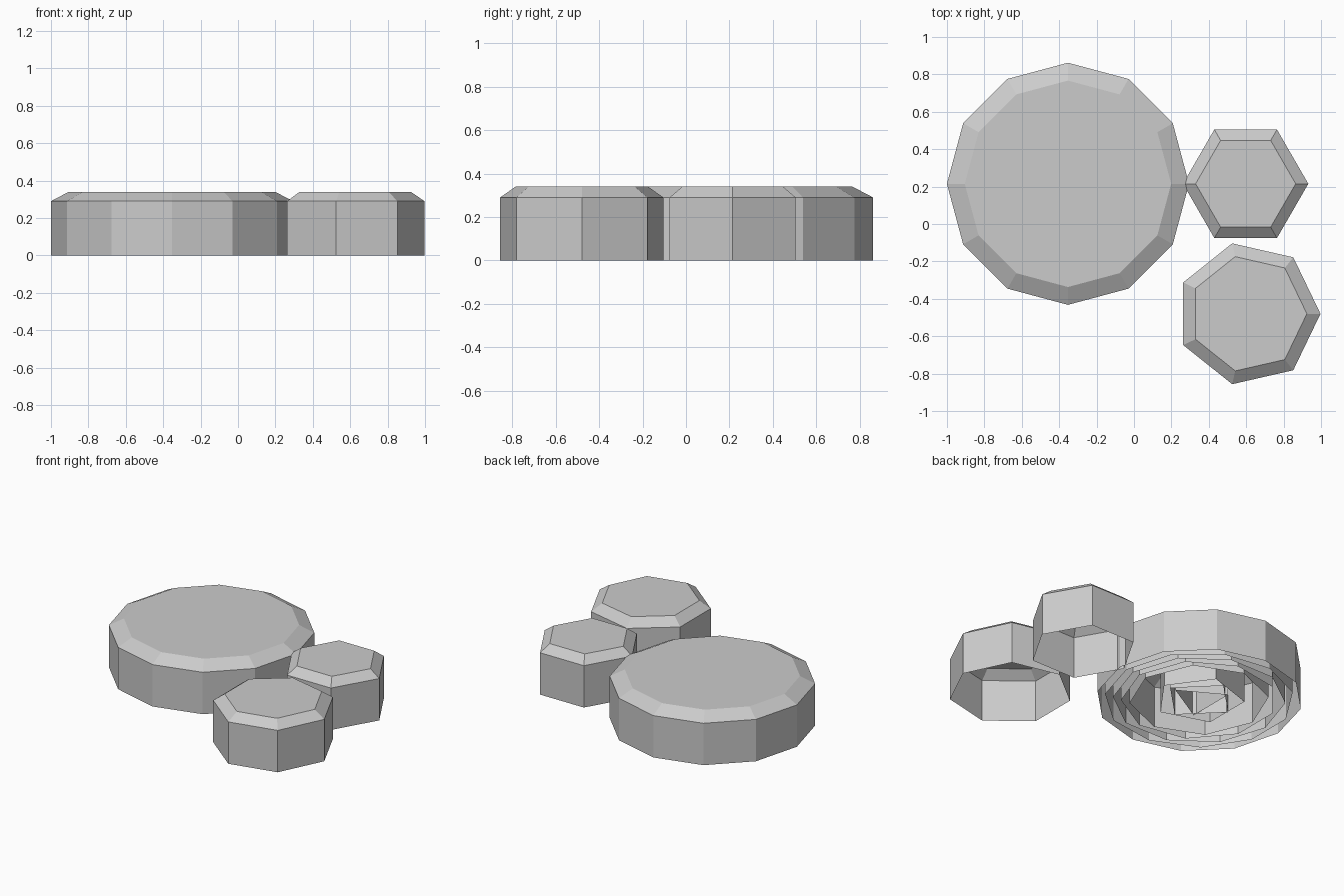
import bpy
import bmesh
from math import sin, cos, pi, sqrt

cube = bpy.data.objects.get("Cube")
if cube:
    bpy.data.objects.remove(cube)

SIDE = 0.335       # every polygon has the same side length
SHOULDER = 0.29    # top of the vertical wall
TOP = 0.34

grey = bpy.data.materials.new("plain grey")
grey.use_nodes = True
colour = (0.6, 0.6, 0.6, 1)
grey.diffuse_color = colour
grey.node_tree.nodes["Principled BSDF"].inputs["Base Color"].default_value = colour


def add_cap(name, sides, x, y, drop=0.0):
    """Open-bottomed prism with a bevelled top, one corner facing +x."""
    radius = SIDE / (2 * sin(pi / sides))
    inset = 0.0275 * sqrt(sides)
    bm = bmesh.new()
    rings = []
    for r, z in ((radius, 0), (radius, SHOULDER - drop), (radius - inset, TOP - drop)):
        rings.append([bm.verts.new((r * cos(2 * pi * i / sides),
                                    r * sin(2 * pi * i / sides), z))
                      for i in range(sides)])
    for low, high in zip(rings, rings[1:]):
        for i in range(sides):
            j = (i + 1) % sides
            bm.faces.new((low[i], low[j], high[j], high[i]))
    bm.faces.new(rings[-1])
    mesh = bpy.data.meshes.new(name)
    bm.to_mesh(mesh)
    bm.free()
    mesh.materials.append(grey)
    obj = bpy.data.objects.new(name, mesh)
    obj.location = (x, y, 0)
    bpy.context.collection.objects.link(obj)


# Large cap with smaller caps nested inside it, open underneath
for level, sides in enumerate((12, 11, 10, 9, 8, 5, 4, 3)):
    label = "large_cap" if level == 0 else f"nested_cap_{sides}_sided"
    add_cap(label, sides, -0.353, 0.215, level * 0.0005)

# Two separate small caps
add_cap("six_sided_cap", 6, 0.597, 0.215)
add_cap("seven_sided_cap", 7, 0.611, -0.48)
